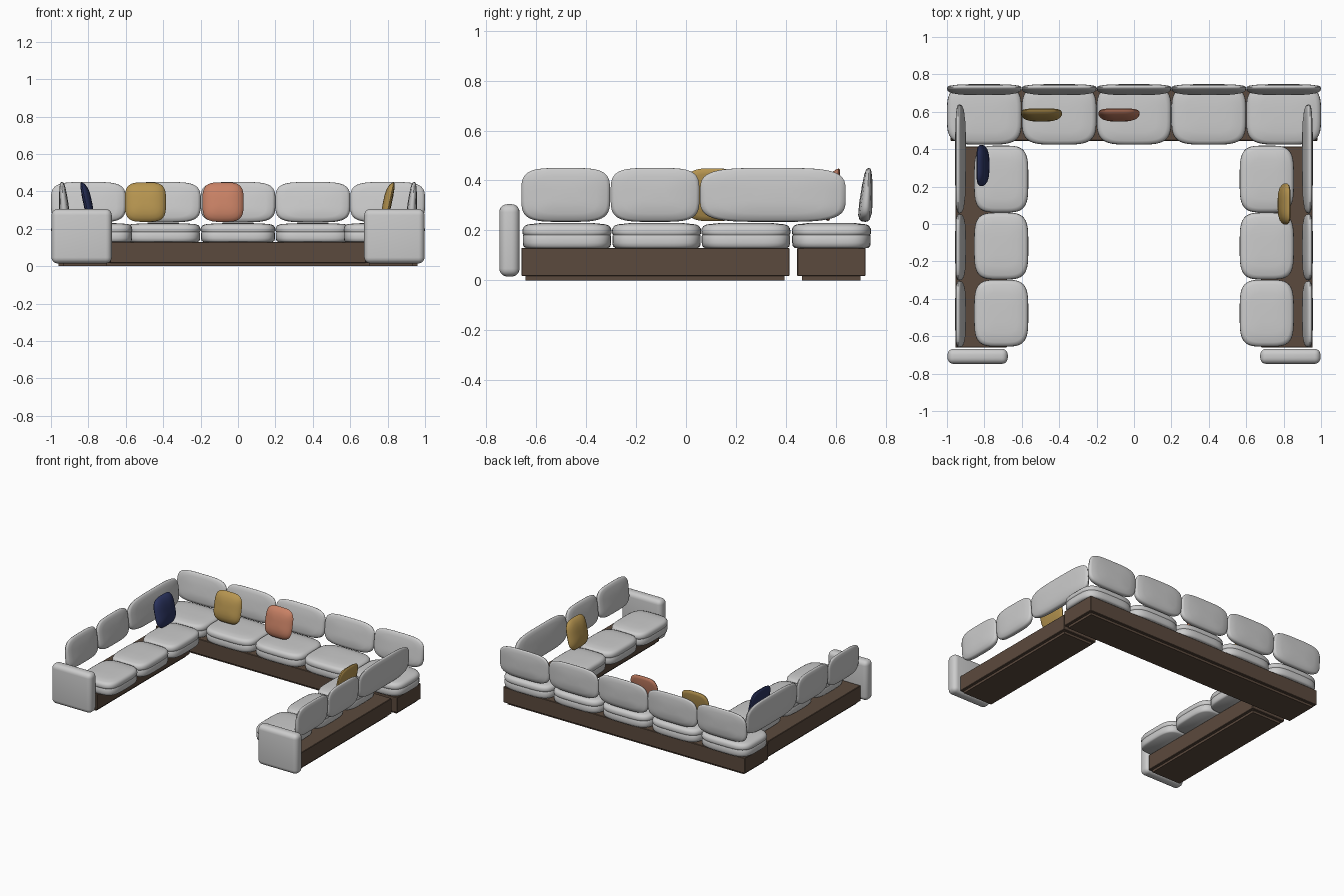
import bpy, bmesh, math
from mathutils import Vector

if "Cube" in bpy.data.objects:
    bpy.data.objects.remove(bpy.data.objects["Cube"])

X, Y, Z = Vector((1, 0, 0)), Vector((0, 1, 0)), Vector((0, 0, 1))


def material(name, rgb):
    m = bpy.data.materials.new(name)
    m.diffuse_color = (*rgb, 1)
    m.use_nodes = True
    m.node_tree.nodes["Principled BSDF"].inputs["Base Color"].default_value = m.diffuse_color
    return m


WOOD = material("dark_wood", (0.105, 0.068, 0.047))
NAVY = material("navy_fabric", (0.025, 0.035, 0.12))
GOLD = material("gold_fabric", (0.47, 0.30, 0.08))
CORAL = material("coral_fabric", (0.58, 0.22, 0.13))


def finish(name, bm, mat, angle):
    bmesh.ops.recalc_face_normals(bm, faces=bm.faces)
    me = bpy.data.meshes.new(name)
    bm.to_mesh(me)
    bm.free()
    ob = bpy.data.objects.new(name, me)
    bpy.context.collection.objects.link(ob)
    if mat:
        me.materials.append(mat)
    bpy.ops.object.select_all(action='DESELECT')
    bpy.context.view_layer.objects.active = ob
    ob.select_set(True)
    bpy.ops.object.shade_smooth_by_angle(angle=math.radians(angle))


def box(name, lo, hi, mat=None, bevel=0.0, seg=2):
    lo, hi = Vector(lo), Vector(hi)
    bm = bmesh.new()
    bmesh.ops.create_cube(bm, size=1)
    for v in bm.verts:
        v.co = (lo + hi) / 2 + v.co * (hi - lo)
    if bevel:
        bmesh.ops.bevel(bm, geom=bm.edges[:], offset=bevel, segments=seg,
                        profile=0.5, affect='EDGES')
    finish(name, bm, mat, 35)


def pad(name, origin, u, v, d, half_u, half_v, rings, mat=None, power=4.0, taper=0.0, n=56):
    """Superellipse outline lofted along d through (scale, depth) rings."""
    bm = bmesh.new()
    loops = []
    for scale, depth in rings:
        loop = []
        for i in range(n):
            a = 2 * math.pi * (i + 0.5) / n
            c, s = math.cos(a), math.sin(a)
            pu = math.copysign(abs(c) ** (2 / power), c) * scale
            pv = math.copysign(abs(s) ** (2 / power), s) * scale
            co = Vector(origin) + u * pu * half_u + v * pv * half_v + d * depth * (1 - taper * pv)
            loop.append(bm.verts.new(co))
        loops.append(loop)
    for a, b in zip(loops, loops[1:]):
        for i in range(n):
            j = (i + 1) % n
            bm.faces.new((a[i], a[j], b[j], b[i]))
    bm.faces.new(loops[0])
    bm.faces.new(loops[-1])
    finish(name, bm, mat, 50)


SEAT = [(0.93, 0), (0.975, 0.006), (0.99, 0.02), (0.99, 0.048), (0.975, 0.052), (0.99, 0.056),
        (1, 0.062), (0.99, 0.077), (0.95, 0.088), (0.87, 0.094), (0.6, 0.099), (0.25, 0.1)]
BACK = [(0.3, 0), (0.7, 0.003), (0.92, 0.009), (0.98, 0.014), (1, 0.022), (0.98, 0.033),
        (0.92, 0.040), (0.75, 0.046), (0.3, 0.049)]
PILLOW = [(0.3, 0), (0.8, 0.003), (0.96, 0.007), (1, 0.013), (0.96, 0.021), (0.85, 0.032),
          (0.65, 0.041), (0.4, 0.046), (0.15, 0.047)]


def throw_pillow(name, base, u, facing, mat):
    t = math.radians(12)
    pad(name, base, u, Z * math.cos(t) - facing * math.sin(t),
        facing * math.cos(t) + Z * math.sin(t), 0.11, 0.108, PILLOW, mat, 3.6)


# back row: base, plinth, five seats and backrests
box("back_base", (-0.98, 0.445, 0.017), (0.98, 0.72, 0.13), WOOD, 0.003, 1)
box("back_plinth", (-0.96, 0.465, 0), (0.96, 0.70, 0.018), WOOD)
for i in range(5):
    x = -0.8 + 0.4 * i
    pad(f"back_seat_{i}", (x, 0.583, 0.13), X, Y, Z, 0.2, 0.159, SEAT)
    pad(f"back_rest_{i}", (x, 0.748, 0.342), X, Z, -Y, 0.2, 0.108, BACK, taper=0.35)

# side rows, mirrored left and right
for side, s in (("left", -1), ("right", 1)):
    def span(a, b):
        return sorted((s * a, s * b))
    x0, x1 = span(0.68, 0.955)
    box(side + "_base", (x0, -0.66, 0.017), (x1, 0.415, 0.13), WOOD, 0.003, 1)
    x0, x1 = span(0.70, 0.935)
    box(side + "_plinth", (x0, -0.643, 0), (x1, 0.395, 0.018), WOOD)
    x0, x1 = span(0.675, 0.997)
    box(side + "_arm", (x0, -0.748, 0.015), (x1, -0.667, 0.305), None, 0.032, 5)
    for i, y in enumerate((-0.477, -0.118, 0.24)):
        pad(f"{side}_seat_{i}", (s * 0.71, y, 0.13), X, Y, Z, 0.145, 0.179, SEAT)
    for i, (a, b) in enumerate(((-0.66, -0.304), (-0.302, 0.054), (0.056, 0.64))):
        pad(f"{side}_rest_{i}", (s * 0.957, (a + b) / 2, 0.342), Y, Z, -s * X,
            (b - a) / 2, 0.108, BACK, taper=0.35)

# loose throw pillows leaning back
throw_pillow("gold_pillow_back", (-0.495, 0.603, 0.340), X, -Y, GOLD)
throw_pillow("coral_pillow_back", (-0.08, 0.603, 0.340), X, -Y, CORAL)
throw_pillow("navy_pillow_left", (-0.828, 0.313, 0.340), Y, X, NAVY)
throw_pillow("gold_pillow_right", (0.823, 0.107, 0.340), Y, -X, GOLD)
